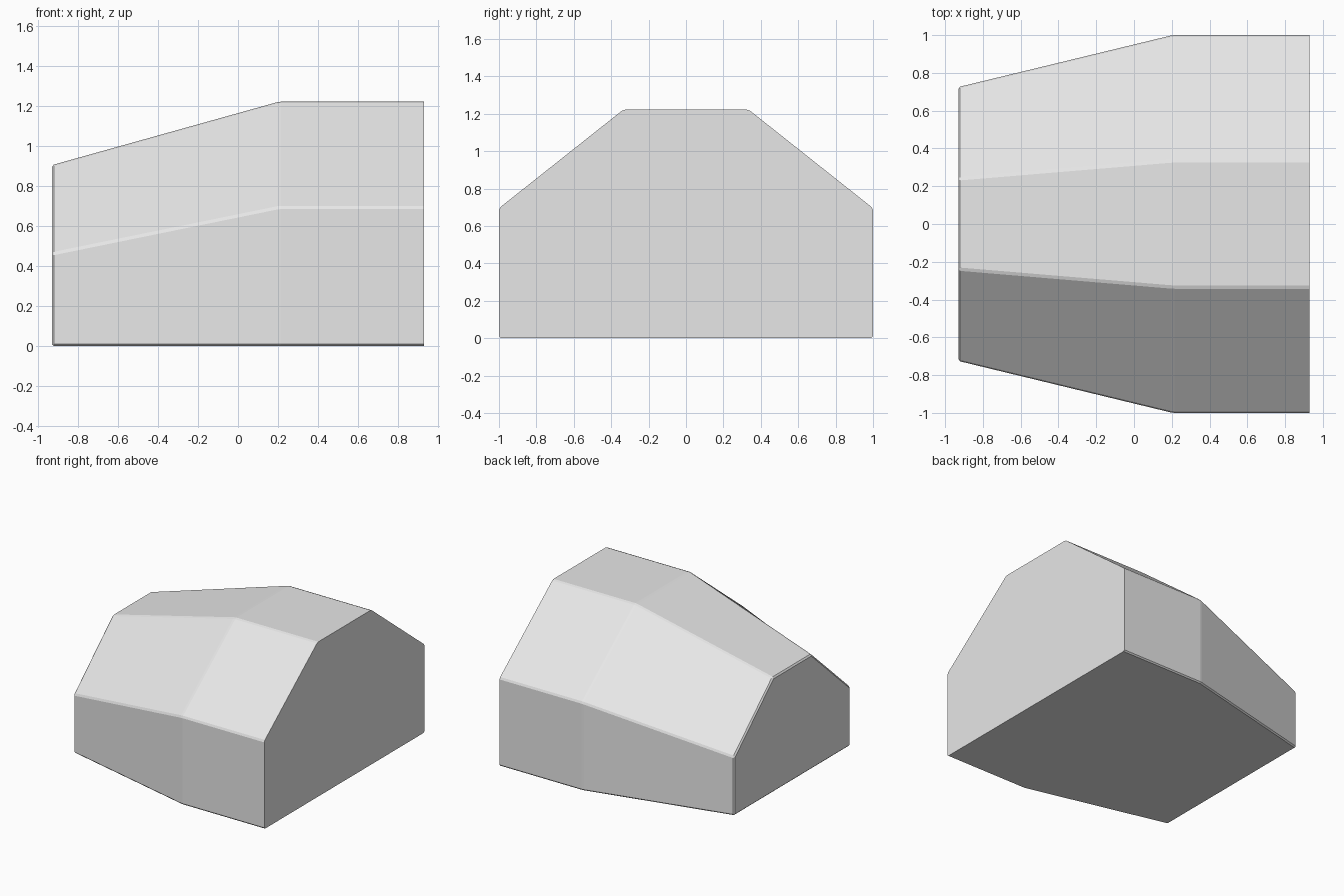
import bpy
import bmesh

cube = bpy.data.objects.get("Cube")
if cube:
    bpy.data.objects.remove(cube, do_unlink=True)

grey = bpy.data.materials.new("light grey")
grey.use_nodes = True
colour = (0.8, 0.8, 0.8, 1)
grey.diffuse_color = colour
grey.node_tree.nodes["Principled BSDF"].inputs["Base Color"].default_value = colour

END_X = 0.93


def section(bm, x, half_width, shoulder, half_top, height):
    """Six-sided cross-section, from the front foot round to the back foot."""
    half = [(half_width, 0), (half_width, shoulder), (half_top, height)]
    points = [(-y, z) for y, z in half] + half[::-1]
    return [bm.verts.new((x, y, z)) for y, z in points]


# Tapered nose, then a straight body
bm = bmesh.new()
rings = [
    section(bm, -END_X, 0.725, 0.463, 0.24, 0.905),
    section(bm, 0.205, 1.0, 0.695, 0.335, 1.222),
    section(bm, END_X, 1.0, 0.695, 0.335, 1.222),
]
for a, b in zip(rings, rings[1:]):
    for i in range(5):
        bm.faces.new((a[i], b[i], b[i + 1], a[i + 1]))

# Flat ends and a single flat underside
bm.faces.new(rings[0])
bm.faces.new(rings[-1])
bm.faces.new([r[0] for r in rings] + [r[-1] for r in reversed(rings)])
bmesh.ops.recalc_face_normals(bm, faces=bm.faces)

# Fine chamfer on every edge except the crisp outline of the large end
edges = [e for e in bm.edges if min(v.co.x for v in e.verts) < END_X - 0.01]
bmesh.ops.bevel(bm, geom=edges, offset=0.01, segments=1, affect='EDGES',
                clamp_overlap=True)
bmesh.ops.recalc_face_normals(bm, faces=bm.faces)

mesh = bpy.data.meshes.new("faceted_block")
bm.to_mesh(mesh)
bm.free()
mesh.materials.append(grey)
block = bpy.data.objects.new("faceted_block", mesh)
bpy.context.collection.objects.link(block)
